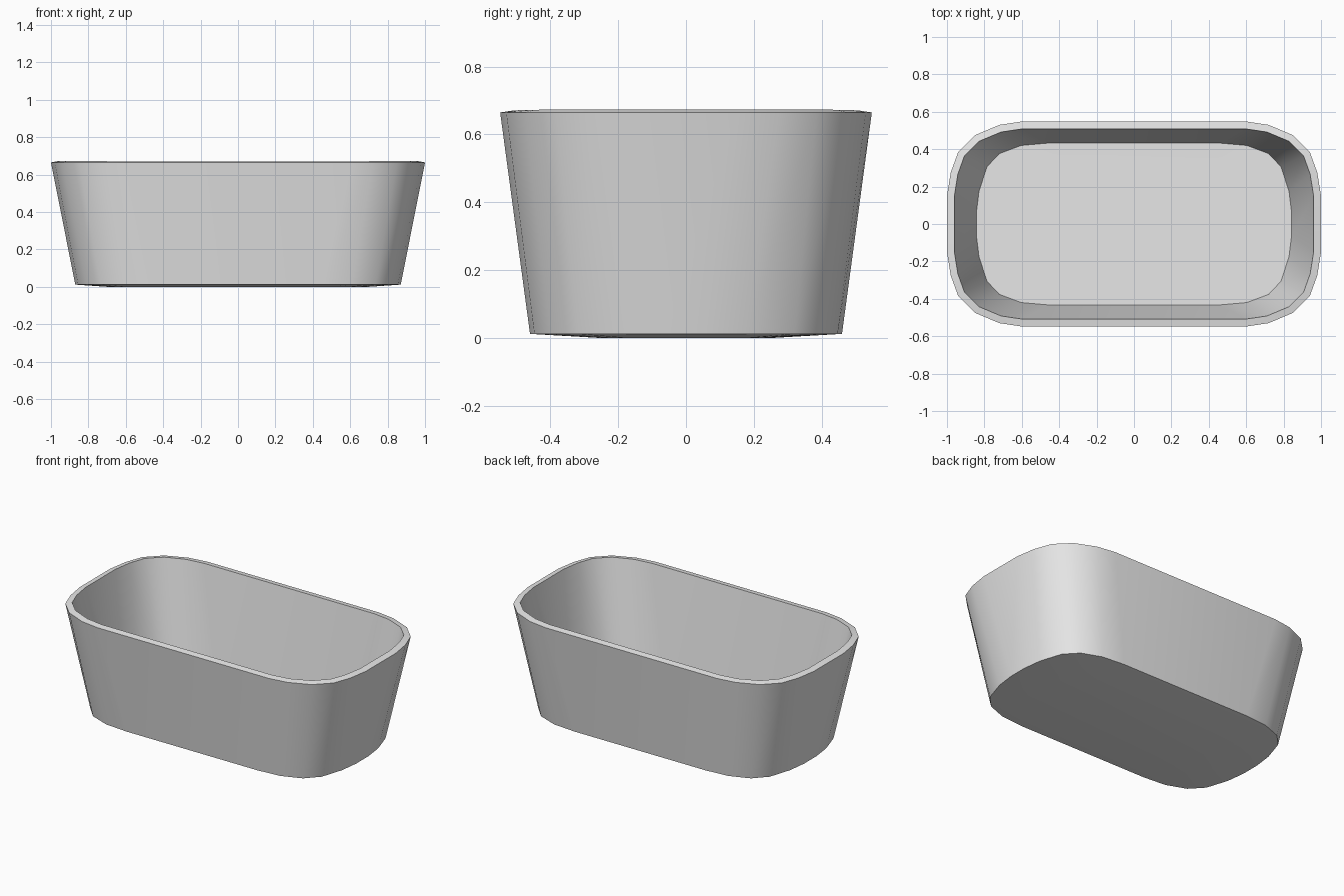
import bpy
import bmesh

cube = bpy.data.objects.get("Cube")
if cube:
    bpy.data.objects.remove(cube, do_unlink=True)

# Plain grey material
grey = bpy.data.materials.new("light_grey")
grey.use_nodes = True
color = (0.8, 0.8, 0.8, 1)
grey.diffuse_color = color
grey.node_tree.nodes["Principled BSDF"].inputs["Base Color"].default_value = color

# Quarter outlines of the rim and the base, from the long side to the end
RIM = [(0.60, 0.548), (0.72, 0.53), (0.85, 0.475), (0.94, 0.385), (0.98, 0.275), (1.0, 0.15)]
BASE = [(0.46, 0.46), (0.61, 0.447), (0.735, 0.40), (0.81, 0.32), (0.855, 0.18), (0.87, 0.06)]


def full_loop(quarter):
    """Mirror a quarter outline into a closed counter-clockwise loop."""
    right = quarter[::-1]
    half = right + [(-x, y) for x, y in quarter]
    return half + [(-x, -y) for x, y in half]


def add_ring(bm, quarter, z, sx=1, sy=1):
    return [bm.verts.new((x * sx, y * sy, z)) for x, y in full_loop(quarter)]


# Outer shell: flared wall over a slightly bulging base
bm = bmesh.new()
rings = [add_ring(bm, BASE, 0, 0.8, 0.55), add_ring(bm, BASE, 0.012), add_ring(bm, RIM, 0.665)]
for low, high in zip(rings, rings[1:]):
    n = len(low)
    for i in range(n):
        j = (i + 1) % n
        bm.faces.new((low[i], low[j], high[j], high[i]))
bm.faces.new(rings[0][::-1])
mesh = bpy.data.meshes.new("tub")
bm.to_mesh(mesh)
bm.free()
mesh.materials.append(grey)

tub = bpy.data.objects.new("tub", mesh)
bpy.context.collection.objects.link(tub)

# Wall thickness, grown inward
wall = tub.modifiers.new("wall_thickness", "SOLIDIFY")
wall.thickness = 0.04
wall.offset = -1

# Smooth walls with sharp rim and base edges
bpy.context.view_layer.objects.active = tub
tub.select_set(True)
bpy.ops.object.modifier_apply(modifier=wall.name)
bpy.ops.object.shade_smooth_by_angle(angle=0.6)
